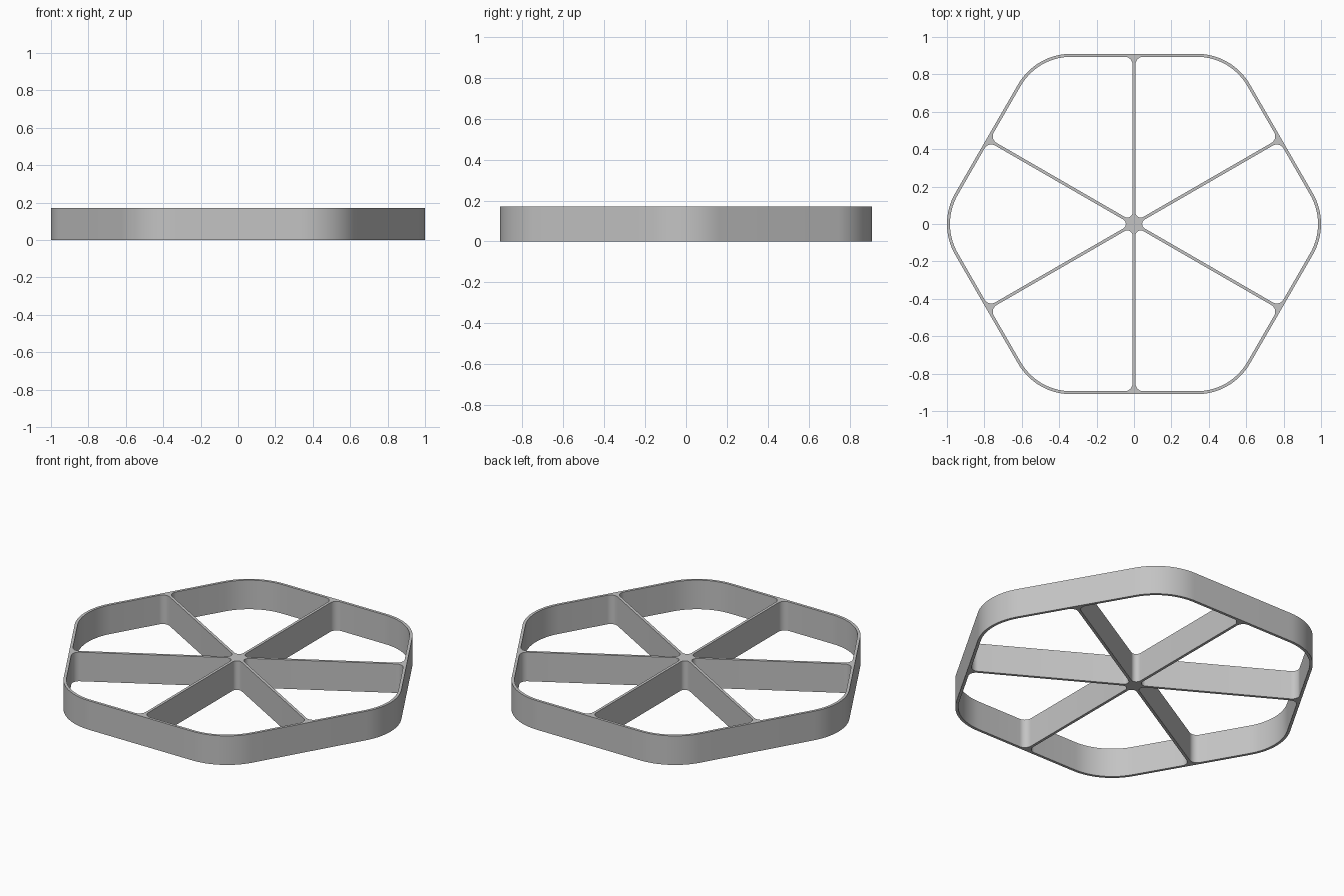
import bpy
import bmesh
import math
from mathutils import Matrix, Vector

if "Cube" in bpy.data.objects:
    bpy.data.objects.remove(bpy.data.objects["Cube"], do_unlink=True)

APOTHEM, HEIGHT = 0.91, 0.172
WALL, SPOKE = 0.016, 0.016
CORNER, HUB_FILLET, END_FILLET = 0.328, 0.028, 0.042


def rounded(corners, radii, steps):
    """Replace each corner of a counter-clockwise polygon with an arc."""
    points = []
    for i, p in enumerate(corners):
        a = (corners[i - 1] - p).normalized()
        b = (corners[(i + 1) % len(corners)] - p).normalized()
        half = a.angle(b) / 2
        centre = p + (a + b).normalized() * radii[i] / math.sin(half)
        start = p + a * radii[i] / math.tan(half) - centre
        sweep = math.pi - 2 * half
        for k in range(steps + 1):
            points.append(centre + Matrix.Rotation(sweep * k / steps, 2) @ start)
    return points


def add_outline(curve, points):
    spline = curve.splines.new("POLY")
    spline.points.add(len(points) - 1)
    for target, p in zip(spline.points, points):
        target.co = (p.x, p.y, 0, 1)
    spline.use_cyclic_u = True


curve = bpy.data.curves.new("wheel_outline", "CURVE")
curve.dimensions = "2D"
curve.fill_mode = "BOTH"
curve.extrude = HEIGHT / 2

# Outer hexagon with rounded corners
reach = APOTHEM / math.cos(math.pi / 6)
hexagon = [Matrix.Rotation(math.radians(60 * i), 2) @ Vector((reach, 0)) for i in range(6)]
add_outline(curve, rounded(hexagon, [CORNER] * 6, 16))

# One kite-shaped opening between two spokes, repeated around the hub
inner = APOTHEM - WALL
along = Vector((math.cos(math.pi / 6), math.sin(math.pi / 6)))
across = Vector((along.y, -along.x))
side = along * inner + across * SPOKE / 2
kite = [Vector((SPOKE, 0)), Vector((side.x, -side.y)),
        Vector((inner / math.cos(math.pi / 6), 0)), side]
opening = rounded(kite, [HUB_FILLET, END_FILLET, CORNER - WALL, END_FILLET], 14)
for i in range(6):
    turn = Matrix.Rotation(math.radians(60 * i), 2)
    add_outline(curve, [turn @ p for p in opening])

# Solid frame with rim, spokes and hub in one piece
frame = bpy.data.objects.new("spoked_hexagon_frame", curve)
bpy.context.collection.objects.link(frame)
for obj in bpy.context.selected_objects:
    obj.select_set(False)
frame.select_set(True)
bpy.context.view_layer.objects.active = frame
bpy.ops.object.convert(target="MESH")
frame = bpy.context.object

bm = bmesh.new()
bm.from_mesh(frame.data)
bmesh.ops.remove_doubles(bm, verts=bm.verts, dist=0.0001)
bmesh.ops.translate(bm, verts=bm.verts, vec=(0, 0, HEIGHT / 2))
bmesh.ops.recalc_face_normals(bm, faces=bm.faces)
bm.to_mesh(frame.data)
bm.free()
bpy.ops.object.shade_smooth_by_angle(angle=math.radians(30))

# Plain grey
grey = bpy.data.materials.new("plain_grey")
grey.use_nodes = True
colour = (0.55, 0.55, 0.55, 1)
grey.diffuse_color = colour
grey.node_tree.nodes["Principled BSDF"].inputs["Base Color"].default_value = colour
frame.data.materials.clear()
frame.data.materials.append(grey)
